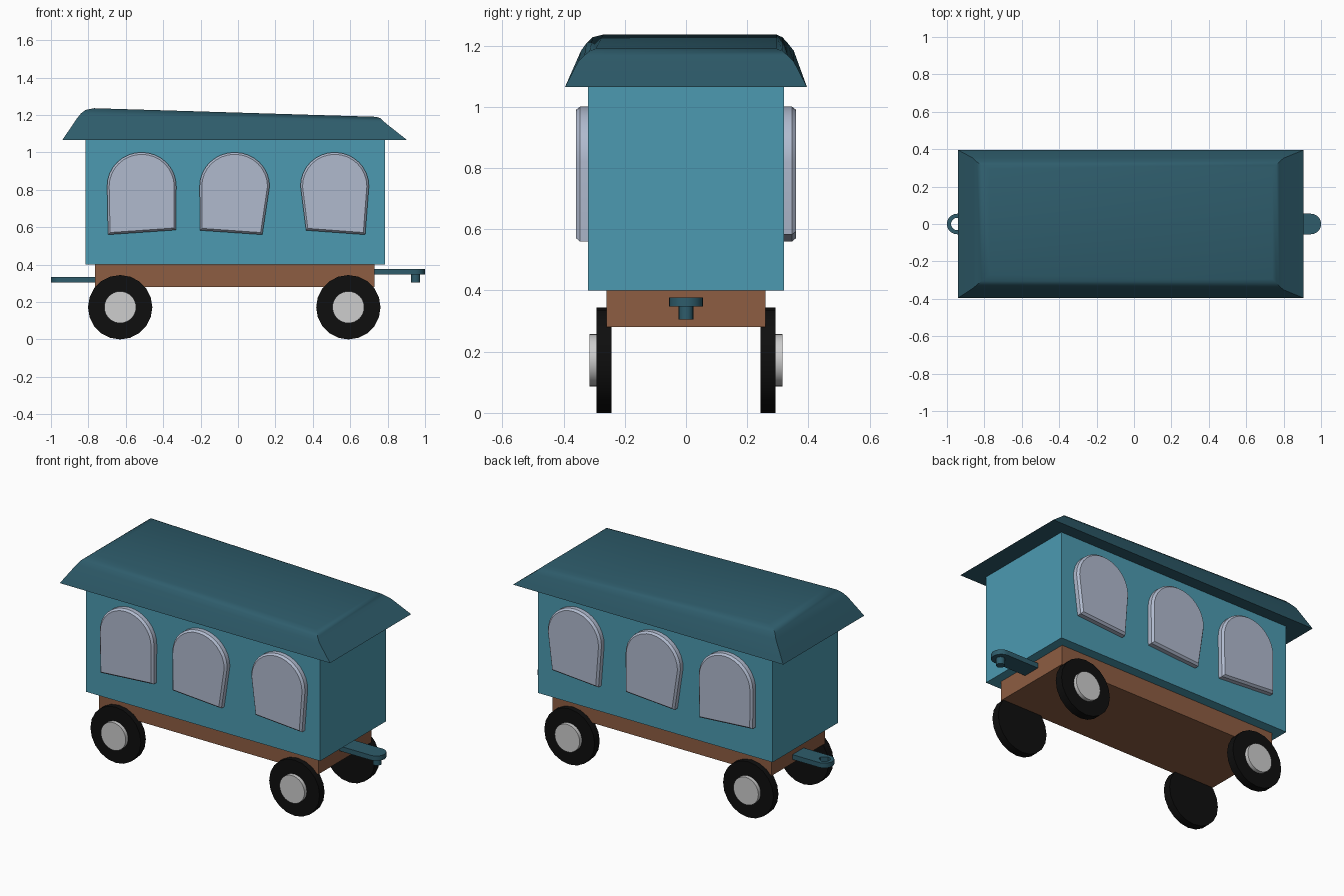
import bpy, bmesh, math
from mathutils import Matrix

if "Cube" in bpy.data.objects:
    bpy.data.objects.remove(bpy.data.objects["Cube"])


def material(name, rgb):
    m = bpy.data.materials.new(name)
    lin = [(c / 255 / 12.92) if c / 255 <= 0.04045 else ((c / 255 + 0.055) / 1.055) ** 2.4 for c in rgb]
    m.diffuse_color = (*lin, 1)
    m.use_nodes = True
    m.node_tree.nodes["Principled BSDF"].inputs["Base Color"].default_value = m.diffuse_color
    return m


TEAL = material("teal body", (76, 154, 177))
DARK = material("dark teal roof", (46, 92, 107))
GLASS = material("pale blue window", (176, 186, 206))
BROWN = material("brown chassis", (141, 93, 66))
BLACK = material("black tyre", (14, 14, 14))
GREY = material("light grey hub", (205, 205, 205))


def finish(bm, name, mat, smooth=None):
    bmesh.ops.recalc_face_normals(bm, faces=bm.faces)
    me = bpy.data.meshes.new(name)
    bm.to_mesh(me)
    bm.free()
    ob = bpy.data.objects.new(name, me)
    bpy.context.collection.objects.link(ob)
    me.materials.append(mat)
    if smooth:
        bpy.ops.object.select_all(action='DESELECT')
        ob.select_set(True)
        bpy.context.view_layer.objects.active = ob
        bpy.ops.object.shade_smooth_by_angle(angle=math.radians(smooth))
    return ob


def box(name, x0, x1, y, z0, z1, mat):
    bm = bmesh.new()
    bmesh.ops.create_cube(bm, size=1)
    for v in bm.verts:
        v.co = ((x0 + x1) / 2 + v.co.x * (x1 - x0), v.co.y * 2 * y, (z0 + z1) / 2 + v.co.z * (z1 - z0))
    return finish(bm, name, mat)


def loft(name, rings, mat, smooth=None, closed=False):
    """Skin equal-length rings; cap the ends, or join last ring to first."""
    bm = bmesh.new()
    vs = [[bm.verts.new(p) for p in r] for r in rings]
    n = len(vs[0])
    pairs = list(zip(vs, vs[1:])) + ([(vs[-1], vs[0])] if closed else [])
    for a, b in pairs:
        for i in range(n):
            j = (i + 1) % n
            bm.faces.new((a[i], a[j], b[j], b[i]))
    if not closed:
        bm.faces.new(vs[0])
        bm.faces.new(vs[-1])
    return finish(bm, name, mat, smooth)


def cylinder(name, r, depth, sides, centre, axis, mat):
    bm = bmesh.new()
    rot = Matrix.Rotation(math.pi / 2, 4, 'X') if axis == 'Y' else Matrix()
    bmesh.ops.create_cone(bm, cap_ends=True, segments=sides, radius1=r, radius2=r, depth=depth,
                          matrix=Matrix.Translation(centre) @ rot)
    return finish(bm, name, mat, 35)


# Body and chassis
box("carriage_body", -0.815, 0.785, 0.32, 0.40, 1.067, TEAL)
box("chassis", -0.765, 0.73, 0.26, 0.28, 0.40, BROWN)

# Roof: rounded hipped shell, lower at the right end
# (left x, left half width, left z, right x, right half width, right z)
steps = [(-0.94, 0.395, 1.065, 0.905, 0.395, 1.065),
         (-0.86, 0.343, 1.183, 0.80, 0.352, 1.148),
         (-0.84, 0.325, 1.208, 0.776, 0.332, 1.168),
         (-0.815, 0.305, 1.227, 0.762, 0.315, 1.182),
         (-0.77, 0.27, 1.236, 0.74, 0.295, 1.190)]
loft("roof", [[(l, -a, z), (r, -b, w), (r, b, w), (l, b, z)] for l, a, z, r, b, w in steps], DARK, 35)


# Crooked arched windows
def window(name, cx, bl, br, wl, wr, side):
    """bl, br: bottom corners; wl, wr: shoulder x, all relative to the centre."""
    mid, rx = (wl + wr) / 2, (wr - wl) / 2
    pts = [bl, br] + [(mid + rx * math.cos(t), 0.82 + 0.18 * math.sin(t))
                      for t in (math.pi * i / 16 for i in range(17))]

    def ring(y, k):
        return [(cx - side * (mid + (x - mid) * (1 - k / 0.18)), side * y,
                 0.79 + (z - 0.79) * (1 - k / 0.22)) for x, z in pts]
    loft(name, [ring(0.315, 0), ring(0.347, 0), ring(0.36, 0.011)], GLASS, 30)


shapes = [(-0.515, (-0.18, 0.56), (0.183, 0.585), -0.185, 0.185),
          (-0.018, (-0.185, 0.583), (0.148, 0.56), -0.187, 0.187),
          (0.517, (-0.153, 0.583), (0.163, 0.56), -0.183, 0.183)]
for side, label in ((-1, "front"), (1, "back")):
    for i, s in enumerate(shapes):
        window(f"{label}_window_{i + 1}", *s, side)

# Wheels and hubs
for x, end in ((-0.63, "left"), (0.59, "right")):
    for side, label in ((-1, "front"), (1, "back")):
        cylinder(f"{label}_{end}_tyre", 0.172, 0.049, 20, (x, side * 0.2685, 0.172), 'Y', BLACK)
        cylinder(f"{label}_{end}_hub", 0.085, 0.04, 32, (x, side * 0.296, 0.172), 'Y', GREY)


# Couplings: round-ended bars
def bar_outline(sx, r, n=16):
    arc = [(sx * (0.945 + r * math.sin(t)), r * math.cos(t)) for t in (math.pi * i / n for i in range(n + 1))]
    return arc


def plate(sx, z):
    return [(sx * 0.72, 0.055, z)] + [(x, y, z) for x, y in bar_outline(sx, 0.055)] + [(sx * 0.72, -0.055, z)]


loft("pin_coupling_bar", [plate(1, 0.347), plate(1, 0.377)], DARK, 35)
cylinder("coupling_pin", 0.024, 0.05, 16, (0.95, 0, 0.33), 'Z', DARK)


# Ring coupling: outer outline bridged to a circular hole with matching points
def hole_ring(z):
    outer = plate(-1, z)
    return [(-0.945 + 0.033 * math.cos(a), 0.033 * math.sin(a), z)
            for a in (math.atan2(y, x + 0.945) for x, y, _ in outer)]


loft("ring_coupling_bar", [plate(-1, 0.303), plate(-1, 0.333), hole_ring(0.333), hole_ring(0.303)],
     DARK, 35, closed=True)
